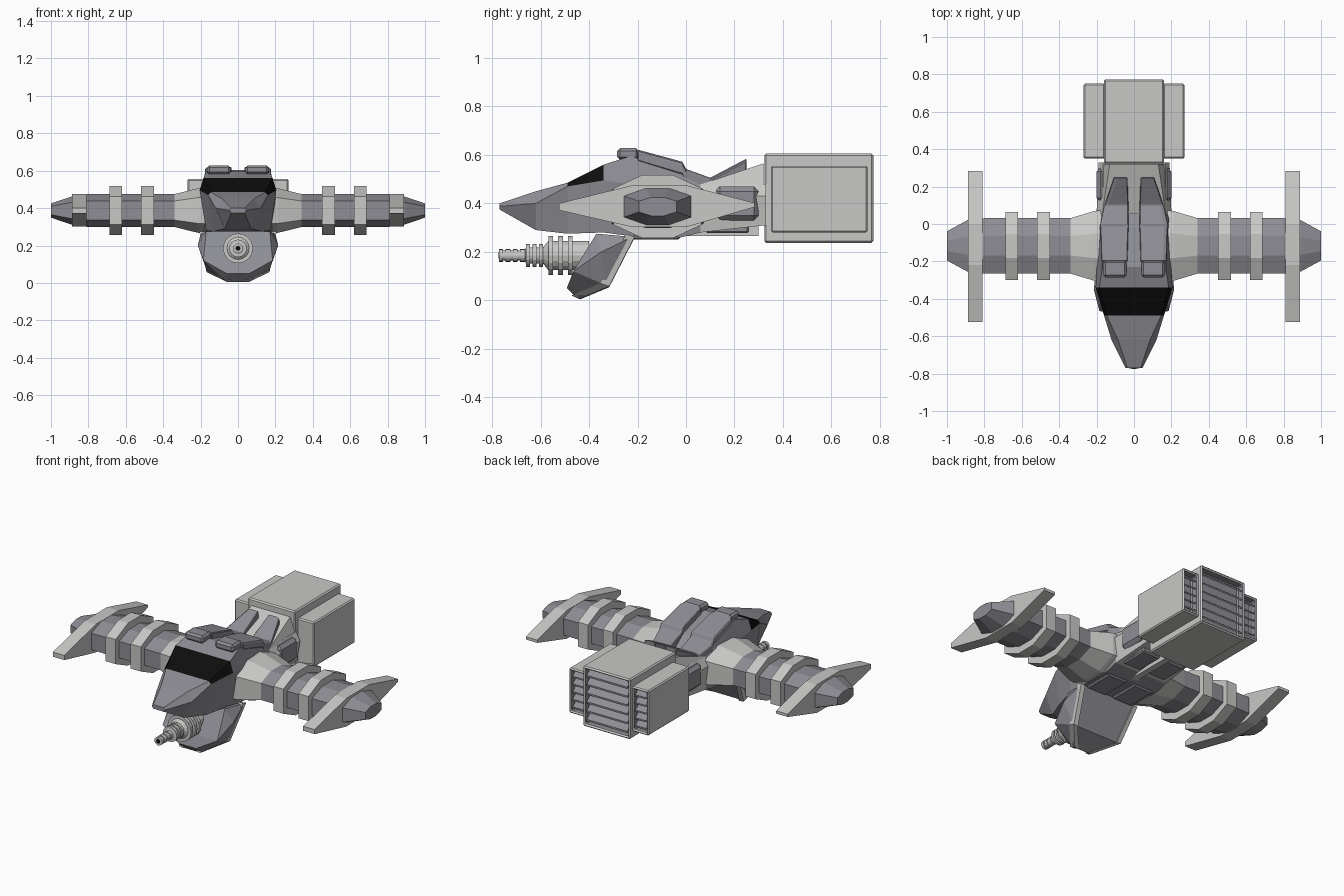
import bpy, bmesh, math
from mathutils import Vector, Matrix

if "Cube" in bpy.data.objects:
    bpy.data.objects.remove(bpy.data.objects["Cube"])


def material(name, col):
    m = bpy.data.materials.new(name)
    m.diffuse_color = (*col, 1)
    m.use_nodes = True
    m.node_tree.nodes["Principled BSDF"].inputs["Base Color"].default_value = m.diffuse_color
    return m


LIGHT = material("light_grey", (0.58, 0.58, 0.57))
GREY = material("blue_grey", (0.27, 0.27, 0.30))
BLACK = material("window_black", (0.004, 0.004, 0.004))


def finish(name, bm, mats, bevel=0):
    bmesh.ops.recalc_face_normals(bm, faces=bm.faces)
    me = bpy.data.meshes.new(name)
    bm.to_mesh(me)
    bm.free()
    for m in mats:
        me.materials.append(m)
    ob = bpy.data.objects.new(name, me)
    bpy.context.collection.objects.link(ob)
    if bevel:
        b = ob.modifiers.new("bevel", 'BEVEL')
        b.width, b.segments, b.limit_method = bevel, 1, 'ANGLE'
    return ob


def loft(name, rings, mats, rule=None, bevel=0):
    """Join equal point rings; rule(segment, side) gives the material index."""
    bm = bmesh.new()
    vs = [[bm.verts.new(p) for p in r] for r in rings]
    n = len(rings[0])
    for i in range(len(vs) - 1):
        for j in range(n):
            k = (j + 1) % n
            f = bm.faces.new((vs[i][j], vs[i][k], vs[i + 1][k], vs[i + 1][j]))
            f.material_index = rule(i, j) if rule else 0
    bm.faces.new(vs[0])
    f = bm.faces.new(vs[-1])
    f.material_index = rule(len(vs) - 2, 0) if rule else 0
    return finish(name, bm, mats, bevel)


def hull(name, pts, mat, bevel=0):
    bm = bmesh.new()
    for p in pts:
        bm.verts.new(p)
    bmesh.ops.convex_hull(bm, input=bm.verts)
    bmesh.ops.dissolve_limit(bm, angle_limit=0.02, verts=bm.verts, edges=bm.edges)
    return finish(name, bm, [mat], bevel)


def box(name, x, y, z, mat, bevel=0):
    return hull(name, [(a, b, c) for a in x for b in y for c in z], mat, bevel)


# fuselage: y, then half width and height of top, middle and bottom edges
sections = [
    (-0.77, 0.035, 0.40, 0.045, 0.388, 0.035, 0.375),
    (-0.62, 0.085, 0.45, 0.12, 0.40, 0.07, 0.29),
    (-0.49, 0.145, 0.485, 0.16, 0.47, 0.13, 0.275),
    (-0.34, 0.185, 0.56, 0.205, 0.495, 0.17, 0.28),
    (-0.23, 0.17, 0.595, 0.20, 0.48, 0.18, 0.265),
    (-0.02, 0.17, 0.54, 0.20, 0.44, 0.18, 0.26),
    (0.06, 0.165, 0.48, 0.20, 0.43, 0.18, 0.28),
    (0.33, 0.165, 0.48, 0.19, 0.43, 0.17, 0.31)]
rings = [[(-a, y, b), (a, y, b), (c, y, d), (e, y, f), (-e, y, f), (-c, y, d)]
         for y, a, b, c, d, e, f in sections]
# window = top and upper side faces of the third segment; neck is light
loft("fuselage", rings, [GREY, LIGHT, BLACK],
     lambda i, j: 2 if i == 2 and j in (0, 1, 5) else (1 if i > 5 else 0))

# neck fairing in front of the engine
hull("neck_fairing", [(s * x, y, z) for s in (-1, 1) for x, y, z in
     ((0.17, 0.05, 0.475), (0.13, 0.32, 0.565), (0.165, 0.32, 0.47), (0.13, 0.26, 0.545))], LIGHT)

CY, CZ = -0.117, 0.387


def octagon(x, hy, hz):
    a, b = 0.35 * hy, 0.58 * hz
    return [(x, CY + p, CZ + q) for p, q in
            ((a, hz), (hy, b), (hy, -b), (a, -hz), (-a, -hz), (-hy, -b), (-hy, b), (-a, hz))]


for s, side in ((-1, "left"), (1, "right")):
    # wing with light root, two rings and the tip fin
    loft(side + "_wing", [octagon(s * x, hy, hz) for x, hy, hz in
         ((0.17, 0.19, 0.122), (0.21, 0.187, 0.12), (0.34, 0.148, 0.088), (0.80, 0.148, 0.088),
          (0.89, 0.138, 0.075), (1.0, 0.078, 0.038))],
         [GREY, LIGHT], lambda i, j: 1 if i < 2 else 0)
    for n, x in enumerate((0.45, 0.62)):
        loft(f"{side}_wing_ring_{n}", [octagon(s * a, 0.182, 0.13) for a in (x, x + 0.068)], [LIGHT])
    fin = ((-0.525, 0.40), (-0.22, 0.475), (0.0, 0.475), (0.283, 0.402),
           (0.283, 0.385), (0.0, 0.302), (-0.22, 0.302), (-0.525, 0.372))
    loft(side + "_tip_fin", [[(s * x, y, z) for y, z in fin] for x in (0.81, 0.888)], [LIGHT])

    # roof panel with raised tail, and the block before it
    loft(side + "_roof_panel", [[(s * a, y, c), (s * b, y, c), (s * b, y, d - 0.008), (s * (b - 0.02), y, d), (s * a, y, d)]
         for y, a, b, c, d in ((-0.2, 0.035, 0.175, 0.575, 0.622), (-0.015, 0.03, 0.18, 0.52, 0.572),
                               (0.0, 0.03, 0.18, 0.49, 0.542), (0.1, 0.03, 0.158, 0.45, 0.506),
                               (0.25, 0.035, 0.107, 0.50, 0.585))], [GREY], bevel=0.004)
    box(side + "_roof_block", (s * 0.04, s * 0.165), (-0.285, -0.195), (0.58, 0.628), GREY, 0.012)
    # dark rear shoulder and belly plates
    box(side + "_shoulder", (s * 0.15, s * 0.2), (0.12, 0.3), (0.33, 0.47), GREY, 0.02)
    box(side + "_belly_plate", (s * 0.025, s * 0.16), (-0.22, -0.025), (0.25, 0.29), GREY, 0.008)
    box(side + "_rear_belly_plate", (s * 0.025, s * 0.15), (0.08, 0.26), (0.277, 0.33), GREY, 0.008)

    # ribs along the rear edges of the chin
    edge = [(0.2, -0.22, 0.262), (0.165, -0.325, 0.058), (0.06, -0.445, 0.008)]
    for n in range(2):
        pts = [(s * (x + dx), y + dy, z + dz) for x, y, z in edge[n:n + 2]
               for dx, dy, dz in ((-0.025, 0.008, -0.004), (0.004, 0.008, 0.0),
                                  (0.006, -0.028, 0.012), (-0.02, -0.028, 0.012))]
        hull(f"{side}_chin_rib_{n}", pts, LIGHT)

box("belly_keel", (-0.02, 0.02), (-0.2, 0.3), (0.265, 0.34), LIGHT)

# chin housing
hull("chin_housing", [(s * x, y, z) for s in (-1, 1) for x, y, z in
     ((0.17, -0.37, 0.275), (0.2, -0.22, 0.262), (0.215, -0.35, 0.2), (0.185, -0.465, 0.12),
      (0.06, -0.492, 0.05), (0.06, -0.445, 0.006), (0.165, -0.325, 0.06))], GREY)

# gun: stepped profile (y, radius) spun into rings
profile = [(-0.772, 0.013), (-0.772, 0.026), (-0.755, 0.026), (-0.755, 0.02)]
for y in (-0.745, -0.715, -0.685):
    profile += [(y, 0.021), (y, 0.026), (y + 0.02, 0.026), (y + 0.02, 0.021)]
for y in (-0.66, -0.633, -0.606):
    profile += [(y, 0.034), (y, 0.047), (y + 0.016, 0.047), (y + 0.016, 0.034)]
for y in (-0.568, -0.528, -0.488):
    profile += [(y, 0.06), (y, 0.08), (y + 0.02, 0.08), (y + 0.02, 0.06)]
profile += [(-0.40, 0.06)]
N = 16
loft("chin_gun", [[(r * math.cos(2 * math.pi * k / N), y, 0.185 + r * math.sin(2 * math.pi * k / N))
     for k in range(N)] for y, r in profile], [LIGHT])
loft("gun_bore", [[(0.013 * math.cos(2 * math.pi * k / N), y, 0.185 + 0.013 * math.sin(2 * math.pi * k / N))
     for k in range(N)] for y in (-0.774, -0.77)], [BLACK])


def engine(name, x, y, z, rim, slats):
    """Box with a recessed grille of tilted slats in its rear."""
    bm = bmesh.new()
    c = Vector(((x[0] + x[1]) / 2, (y[0] + y[1]) / 2, (z[0] + z[1]) / 2))
    size = (x[1] - x[0], y[1] - y[0], z[1] - z[0])
    bmesh.ops.create_cube(bm, size=1, matrix=Matrix.Translation(c) @ Matrix.Diagonal((*size, 1)))
    back = max(bm.faces, key=lambda f: f.calc_center_median().y)
    bmesh.ops.inset_region(bm, faces=[back], thickness=rim)
    back.material_index = 1
    bmesh.ops.inset_region(bm, faces=[back], thickness=0.001, depth=-0.05)
    finish(name, bm, [LIGHT, GREY], 0.008)
    h = (size[2] - 2 * rim) / slats
    for i in range(slats):
        b = z[0] + rim + i * h
        hull(f"{name}_slat_{i}", [(p, y[1] + q, b + r) for p in (x[0] + rim, x[1] - rim)
             for q, r in ((-0.045, 0.75 * h), (-0.045, 0.95 * h), (-0.008, 0.2 * h), (-0.008, 0.4 * h))], GREY)


engine("main_engine", (-0.16, 0.16), (0.323, 0.773), (0.237, 0.605), 0.022, 6)
engine("left_engine", (-0.27, -0.155), (0.35, 0.75), (0.28, 0.555), 0.02, 5)
engine("right_engine", (0.155, 0.27), (0.35, 0.75), (0.28, 0.555), 0.02, 5)
